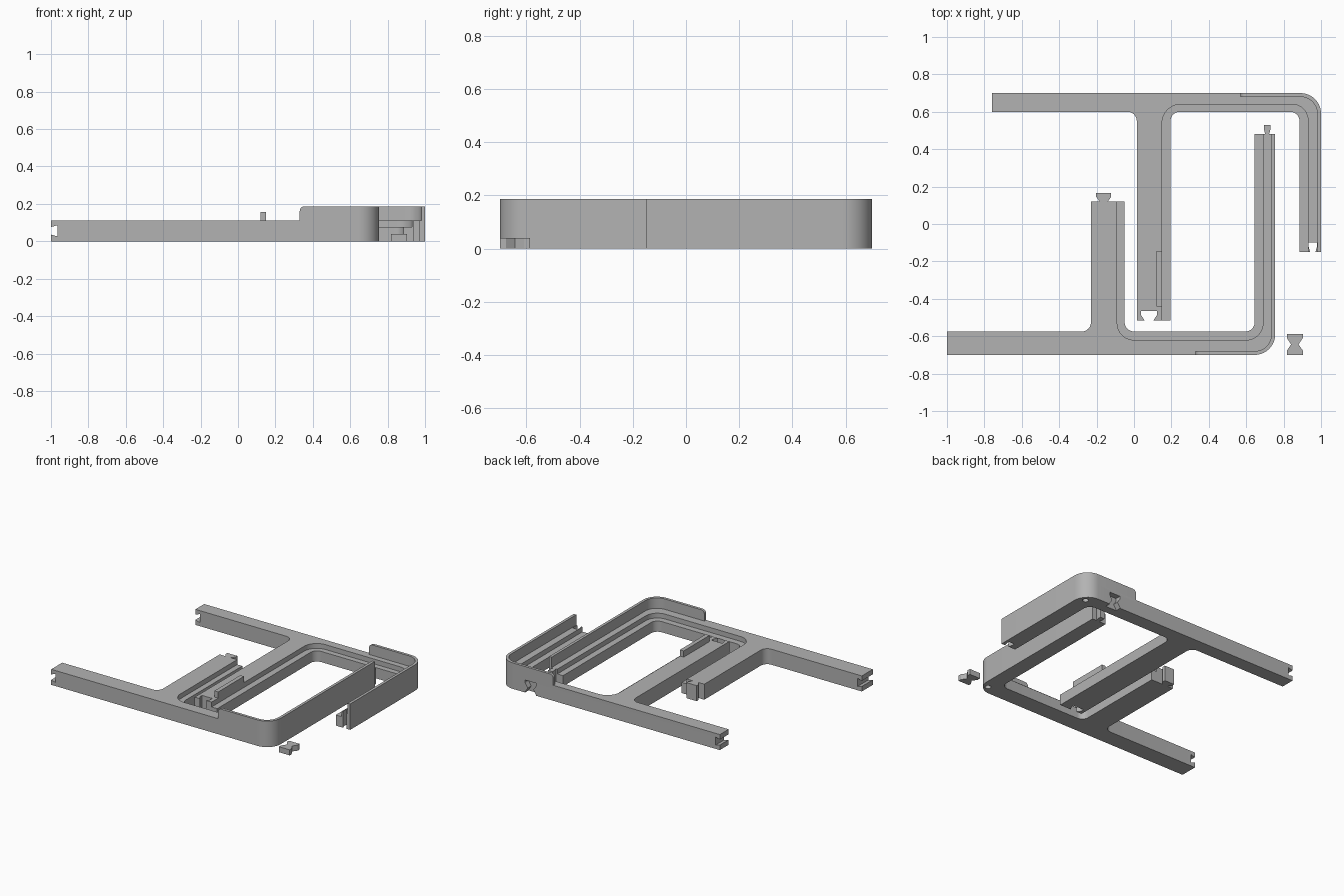
import bpy, bmesh, math
from mathutils import Vector, Matrix

old = bpy.data.objects.get("Cube")
if old:
    bpy.data.objects.remove(old, do_unlink=True)

grey = bpy.data.materials.new("plain_grey")
grey.use_nodes = True
grey.diffuse_color = (0.45, 0.45, 0.45, 1)
grey.node_tree.nodes["Principled BSDF"].inputs["Base Color"].default_value = grey.diffuse_color

LEDGE, DECK, RIM = 0.077, 0.112, 0.187


def rounded(points, steps=10):
    """Outline from (x, y) or (x, y, radius) corners."""
    out = []
    for i, p in enumerate(points):
        c = Vector(p[:2])
        if len(p) == 2:
            out.append(c)
            continue
        a = (Vector(points[i - 1][:2]) - c).normalized()
        b = (Vector(points[(i + 1) % len(points)][:2]) - c).normalized()
        r = p[2]
        centre = c + (a + b) * r          # corners are square
        for k in range(steps + 1):
            t = math.pi / 2 * k / steps
            out.append(centre - b * r * math.cos(t) - a * r * math.sin(t))
    return out


def dovetail(cx, y, depth, wide, neck, s):
    """Points of a dovetail rising from y; s is the travel direction in x."""
    half = [(neck, y), (wide, y + depth * 0.55), (wide, y + depth)]
    return [(cx - s * w, v) for w, v in half] + [(cx + s * w, v) for w, v in reversed(half)]


def bowtie(cx, y0, y1, wide, neck):
    mid, d = (y0 + y1) / 2, (y1 - y0) * 0.2
    half = [(wide, y0), (wide, y0 + d), (neck, mid), (wide, y1 - d), (wide, y1)]
    return [(cx + w, v) for w, v in half] + [(cx - w, v) for w, v in reversed(half)]


def prism(name, points, z0, z1, upright=False):
    """Extrude an outline; upright outlines lie in x-z and run along y."""
    bm = bmesh.new()
    face = bm.faces.new([bm.verts.new((p[0], p[1], z0)) for p in rounded(points)])
    top = bmesh.ops.extrude_face_region(bm, geom=[face])["geom"]
    bmesh.ops.translate(bm, vec=(0, 0, z1 - z0),
                        verts=[v for v in top if isinstance(v, bmesh.types.BMVert)])
    if upright:
        bm.transform(Matrix.Rotation(math.pi / 2, 4, "X"))
    bmesh.ops.recalc_face_normals(bm, faces=bm.faces)
    mesh = bpy.data.meshes.new(name)
    bm.to_mesh(mesh)
    bm.free()
    mesh.materials.append(grey)
    ob = bpy.data.objects.new(name, mesh)
    bpy.context.collection.objects.link(ob)
    return ob


def cut(ob, cutters):
    for c in cutters:
        mod = ob.modifiers.new("cut", "BOOLEAN")
        mod.operation, mod.solver, mod.object = "DIFFERENCE", "EXACT", c
    graph = bpy.context.evaluated_depsgraph_get()
    graph.update()
    mesh = bpy.data.meshes.new_from_object(ob.evaluated_get(graph))
    ob.modifiers.clear()
    ob.data = mesh
    for c in cutters:
        bpy.data.objects.remove(c, do_unlink=True)


def end_notch(x):
    """Sideways dovetail groove in a bar end."""
    z, e = DECK / 2, 0.01
    return prism("notch_cutter", [(x - e, z - 0.02), (x, z - 0.02), (x + 0.035, z - 0.03),
                                  (x + 0.035, z + 0.03), (x, z + 0.02), (x - e, z + 0.02)],
                 -0.9, 0.9, True)


def pin_hole(x, y):
    r = 0.02
    return prism("hole_cutter", [(x - r, y - r, r), (x + r, y - r, r),
                                 (x + r, y + r, r), (x - r, y + r, r)], -0.02, 0.06)


def rim(name, points, start):
    """Thin raised wall whose free top corner is rounded."""
    ob = prism(name, points, DECK, RIM)
    bm = bmesh.new()
    bm.from_mesh(ob.data)
    edges = [e for e in bm.edges
             if all(abs(v.co.x - start) < 1e-4 and v.co.z > RIM - 1e-4 for v in e.verts)]
    bmesh.ops.bevel(bm, geom=edges, offset=0.025, segments=6, profile=0.5, affect="EDGES")
    bm.to_mesh(ob.data)
    bm.free()
    return ob


# front half of the frame
front = prism("front_frame", [
    (-1, -0.7), (0.755, -0.7, 0.11), (0.755, 0.48),
    *dovetail(0.712, 0.48, 0.05, 0.018, 0.01, -1),
    (0.645, 0.48), (0.645, -0.575, 0.05), (-0.05, -0.575, 0.05), (-0.05, 0.12),
    *dovetail(-0.162, 0.12, 0.047, 0.04, 0.022, -1),
    (-0.23, 0.12), (-0.23, -0.575, 0.05), (-1, -0.575)], 0, DECK)
cut(front, [
    prism("ledge_cutter", [(-0.09, -0.62, 0.09), (0.69, -0.62, 0.09), (0.69, 0.9), (-0.09, 0.9)],
          LEDGE, 0.3),
    end_notch(-1), pin_hole(0.705, -0.64)])
front_rim = rim("front_rim", [
    (0.33, -0.7), (0.755, -0.7, 0.11), (0.755, 0.48), (0.735, 0.48),
    (0.735, -0.68, 0.09), (0.33, -0.68)], 0.33)

# back half of the frame
back = prism("back_frame", [
    (0.885, -0.15), *dovetail(0.956, -0.15, 0.05, 0.022, 0.014, 1),
    (1, -0.15), (1, 0.7, 0.11), (-0.76, 0.7), (-0.76, 0.6), (0.015, 0.6, 0.05),
    (0.015, -0.515), *dovetail(0.08, -0.515, 0.05, 0.042, 0.024, 1),
    (0.195, -0.515), (0.195, 0.6, 0.05), (0.885, 0.6, 0.05)], 0, DECK)
cut(back, [
    prism("ledge_cutter", [(0.15, -0.9), (0.93, -0.9), (0.93, 0.64, 0.085), (0.15, 0.64, 0.1)],
          LEDGE, 0.3),
    end_notch(-0.76), pin_hole(0.945, 0.635),
    prism("key_slot_cutter", bowtie(0.75, -0.015, 0.09, 0.043, 0.022), -0.72, -0.66, True)])
back_rim = rim("back_rim", [
    (0.57, 0.7), (0.57, 0.68), (0.98, 0.68, 0.09), (0.98, -0.15),
    (1, -0.15), (1, 0.7, 0.11)], 0.57)

# raised strip on the middle arm and the loose joining key
strip = prism("support_strip", [(0.12, -0.44), (0.15, -0.44), (0.15, -0.145), (0.12, -0.145)],
              DECK, 0.157)
key = prism("joining_key", bowtie(0.86, -0.7, -0.587, 0.043, 0.02), 0, 0.04)

bpy.ops.object.select_all(action="DESELECT")
for ob in (front, front_rim, back, back_rim, strip, key):
    ob.select_set(True)
bpy.context.view_layer.objects.active = front
bpy.ops.object.shade_smooth_by_angle(angle=math.radians(30))
